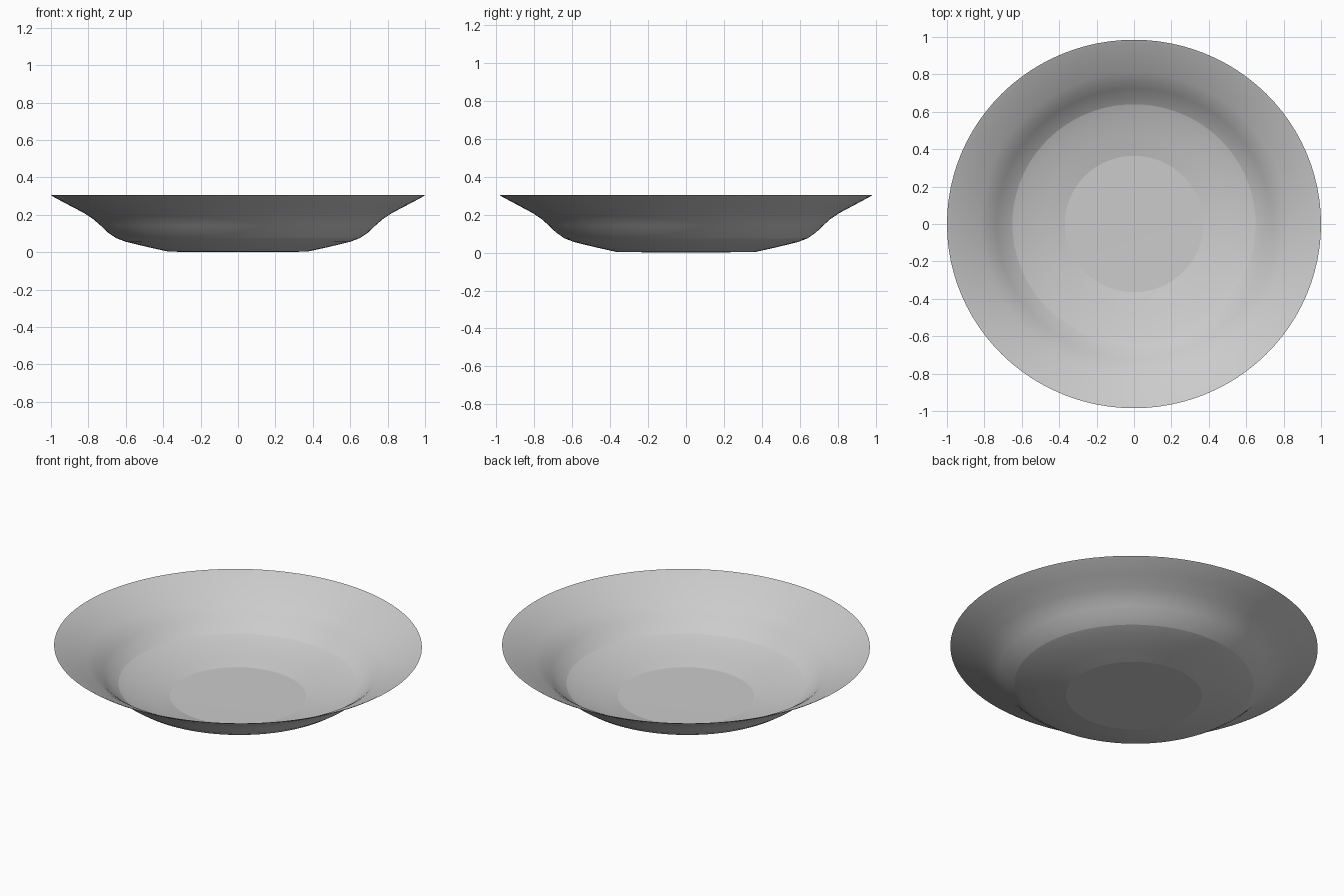
import bpy, bmesh, math

if "Cube" in bpy.data.objects:
    bpy.data.objects.remove(bpy.data.objects["Cube"])

SEGMENTS = 96
DEPTH = 0.985          # the plate is slightly shallower front to back
WALL = 0.005

# Underside profile (radius, height), from foot to rim
under = [(0.37, 0.003), (0.48, 0.027), (0.60, 0.056), (0.65, 0.075),
         (0.695, 0.105), (0.735, 0.143), (0.775, 0.178), (0.82, 0.208),
         (0.90, 0.25), (0.985, 0.295), (1.0, 0.305)]
# Upper profile: same curve lifted by the wall thickness, meeting at the rim
upper = [(r, z + WALL) for r, z in reversed(under[:-2])]
upper.insert(0, (0.982, 0.298))

bm = bmesh.new()


def ring(r, z):
    return [bm.verts.new((r * math.cos(2 * math.pi * i / SEGMENTS),
                          DEPTH * r * math.sin(2 * math.pi * i / SEGMENTS), z))
            for i in range(SEGMENTS)]


# Lathe the thin shell
rings = [ring(r, z) for r, z in under + upper]
for a, b in zip(rings, rings[1:]):
    for i in range(SEGMENTS):
        j = (i + 1) % SEGMENTS
        bm.faces.new((a[i], a[j], b[j], b[i]))

# Close the foot and the well with flat discs
for loop, z in ((rings[0], 0.0), (rings[-1], WALL)):
    c = bm.verts.new((0, 0, z))
    for i in range(SEGMENTS):
        bm.faces.new((c, loop[i], loop[(i + 1) % SEGMENTS]))

bmesh.ops.recalc_face_normals(bm, faces=bm.faces[:])
mesh = bpy.data.meshes.new("plate")
bm.to_mesh(mesh)
bm.free()
plate = bpy.data.objects.new("plate", mesh)
bpy.context.collection.objects.link(plate)

# Smooth around the circle, crisp at the foot and rim
bpy.context.view_layer.objects.active = plate
plate.select_set(True)
bpy.ops.object.shade_smooth_by_angle(angle=math.radians(10))
